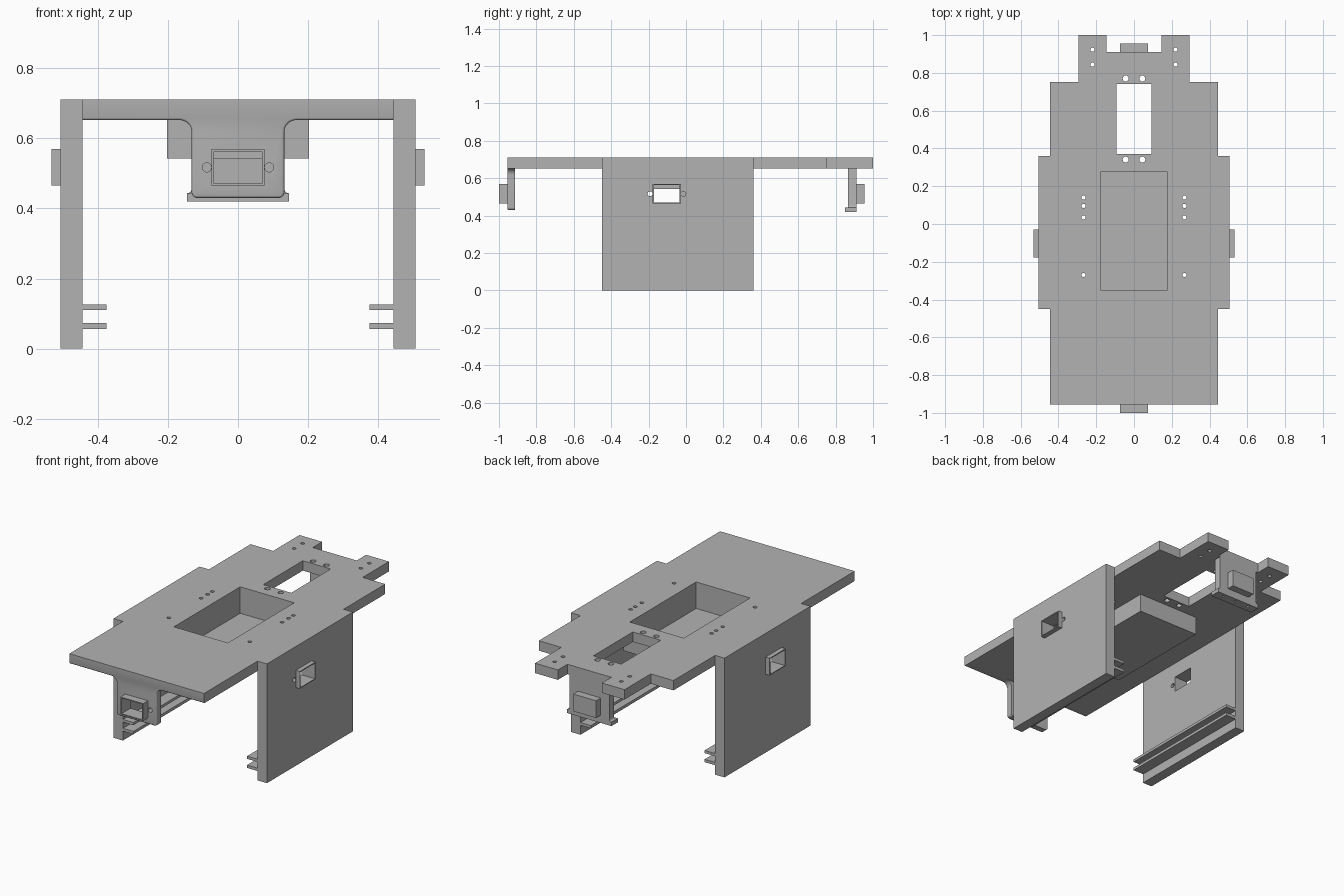
import bpy, bmesh, math
from mathutils import Matrix, Vector

cube = bpy.data.objects.get("Cube")
if cube:
    bpy.data.objects.remove(cube, do_unlink=True)

grey = bpy.data.materials.new("plain_grey")
grey.use_nodes = True
grey.diffuse_color = (0.45, 0.45, 0.45, 1)
grey.node_tree.nodes["Principled BSDF"].inputs["Base Color"].default_value = (0.45, 0.45, 0.45, 1)

TOP, UNDER = 0.711, 0.652        # deck surfaces
FRONT, BACK = -0.955, 0.911      # faces that carry the end ports
INNER, OUTER = 0.444, 0.506      # side wall faces
WALL_Y = (-0.45, 0.36)
PORT_Z = 0.517


def make(name, bm):
    bmesh.ops.recalc_face_normals(bm, faces=bm.faces)
    mesh = bpy.data.meshes.new(name)
    bm.to_mesh(mesh)
    bm.free()
    mesh.materials.append(grey)
    obj = bpy.data.objects.new(name, mesh)
    bpy.context.collection.objects.link(obj)
    return obj


def add_box(bm, x, y, z):
    lo, hi = Vector((x[0], y[0], z[0])), Vector((x[1], y[1], z[1]))
    m = Matrix.Translation((lo + hi) / 2) @ Matrix.Diagonal((*(hi - lo), 1))
    bmesh.ops.create_cube(bm, size=1, matrix=m)


def box(name, x, y, z):
    bm = bmesh.new()
    add_box(bm, x, y, z)
    return make(name, bm)


def add_pin(bm, pos, radius, length, turn=Matrix()):
    bmesh.ops.create_cone(bm, cap_ends=True, segments=20, radius1=radius, radius2=radius,
                          depth=length, matrix=Matrix.Translation(pos) @ turn)


def extrude(half, start, offset):
    """Mirror a half outline across x = 0, fill it and extrude it."""
    bm = bmesh.new()
    pts = half + [(-a, b) for a, b in reversed(half)]
    if start.z:
        verts = [bm.verts.new((a, b, start.z)) for a, b in pts]
    else:
        verts = [bm.verts.new((a, start.y, b)) for a, b in pts]
    face = bm.faces.new(verts)
    ext = bmesh.ops.extrude_face_region(bm, geom=[face])
    bmesh.ops.translate(bm, vec=offset,
                        verts=[v for v in ext["geom"] if isinstance(v, bmesh.types.BMVert)])
    return bm


def arc(cx, cz, r, a0, a1, n=8):
    angles = [math.radians(a0 + (a1 - a0) * i / n) for i in range(n + 1)]
    return [(cx + r * math.cos(a), cz + r * math.sin(a)) for a in angles]


def cut(obj, bm):
    cutter = make("cutter", bm)
    cutter.hide_render = True
    mod = obj.modifiers.new("cut", 'BOOLEAN')
    mod.operation, mod.solver, mod.object = 'DIFFERENCE', 'EXACT', cutter
    deps = bpy.context.evaluated_depsgraph_get()
    mesh = bpy.data.meshes.new_from_object(obj.evaluated_get(deps))
    obj.modifiers.clear()
    obj.data = mesh
    bpy.data.objects.remove(cutter, do_unlink=True)


def add_port(name, panel, place, depth):
    """Rectangular frame with two screw holes, pierced through its panel."""
    frame = box(name, (-0.075, 0.075), (-depth, 0), (0.466, 0.569))
    frame.data.transform(place)
    for part in (panel, frame):
        bm = bmesh.new()
        add_box(bm, (-0.068, 0.068), (-0.1, 0.1), (0.471, 0.563))
        if part is panel:
            for s in (-1, 1):
                add_pin(bm, (s * 0.089, 0, PORT_Z), 0.013, 0.2, Matrix.Rotation(math.pi / 2, 4, 'X'))
        bm.transform(place)
        cut(part, bm)


# Deck with stepped outline and two rear arms
deck_half = [(INNER, -0.915), (INNER, 0.753), (0.295, 0.753), (0.295, 1.0),
             (0.145, 1.0), (0.145, BACK)]
deck = make("deck", extrude(deck_half, Vector((0, 0, UNDER)), Vector((0, 0, TOP - UNDER))))
bm = bmesh.new()
add_box(bm, (-0.092, 0.092), (0.37, 0.742), (0.6, 0.8))
add_box(bm, (-0.178, 0.178), (-0.35, 0.275), (0.6, 0.8))
holes = [(0.044, 0.77, 0.016), (0.044, 0.341, 0.016), (0.22, 0.923, 0.011), (0.22, 0.844, 0.011)]
holes += [(0.267, y, 0.011) for y in (0.14, 0.096, 0.035, -0.27)]
for x, y, r in holes:
    for s in (-1, 1):
        add_pin(bm, (s * x, y, 0.7), r, 0.2)
cut(deck, bm)

# Tray hanging under the deck
tray = box("tray", (-0.203, 0.203), (-0.375, 0.3), (0.543, UNDER))
bm = bmesh.new()
add_box(bm, (-0.178, 0.178), (-0.35, 0.275), (0.553, 0.8))
cut(tray, bm)

# Front panel: deck edge flowing through fillets into a rounded tab
half = [(INNER, TOP), (INNER, UNDER)] + arc(0.167, UNDER - 0.035, 0.035, 90, 180)
half += arc(0.117, 0.445, 0.015, 0, -90, 5)
bm = extrude(half, Vector((0, FRONT, 0)), Vector((0, 0.04, 0)))
rim = [e for e in bm.edges if all(v.co.y < FRONT + 0.001 and v.co.z < UNDER + 0.001 for v in e.verts)]
bmesh.ops.bevel(bm, geom=rim, offset=0.007, segments=3, profile=0.5, affect='EDGES')
front_panel = make("front_panel", bm)
add_port("front_port_frame", front_panel, Matrix.Translation((0, FRONT, 0)), 0.045)

# Rear tab with a flared foot and inward lip
half = [(0.132, UNDER)] + arc(0.146, 0.457, 0.014, 180, 270, 5) + [(0.146, 0.42)]
rear_tab = make("rear_tab", extrude(half, Vector((0, 0.866, 0)), Vector((0, BACK - 0.866, 0))))
turn = Matrix.Rotation(math.pi, 4, 'Z')
add_port("rear_port_frame", rear_tab, Matrix.Translation((0, BACK, 0)) @ turn, 0.044)
box("rear_foot_lip", (-0.146, 0.146), (0.85, 0.866), (0.42, 0.443))
bm = bmesh.new()
for x in (-0.09, 0, 0.09):
    add_pin(bm, (x, 0.888, 0.42), 0.007, 0.03)
cut(rear_tab, bm)

# Side walls with ports and paired guide rails
for side, s in (("left", 1), ("right", -1)):
    xs = sorted((s * INNER, s * OUTER))
    wall = box(side + "_wall", xs, WALL_Y, (0, TOP))
    place = Matrix.Translation((s * OUTER, -0.103, 0)) @ Matrix.Rotation(s * math.pi / 2, 4, 'Z')
    add_port(side + "_port_frame", wall, place, 0.026)
    for level, z in (("lower", (0.056, 0.073)), ("upper", (0.11, 0.126))):
        box(f"{side}_{level}_rail", sorted((s * 0.375, s * INNER)), WALL_Y, z)

# Smooth the rounded surfaces, keeping edges sharp
bpy.ops.object.select_all(action='DESELECT')
for obj in bpy.context.scene.objects:
    if obj.type == 'MESH':
        obj.select_set(True)
        bpy.context.view_layer.objects.active = obj
bpy.ops.object.shade_smooth_by_angle(angle=math.radians(35))
